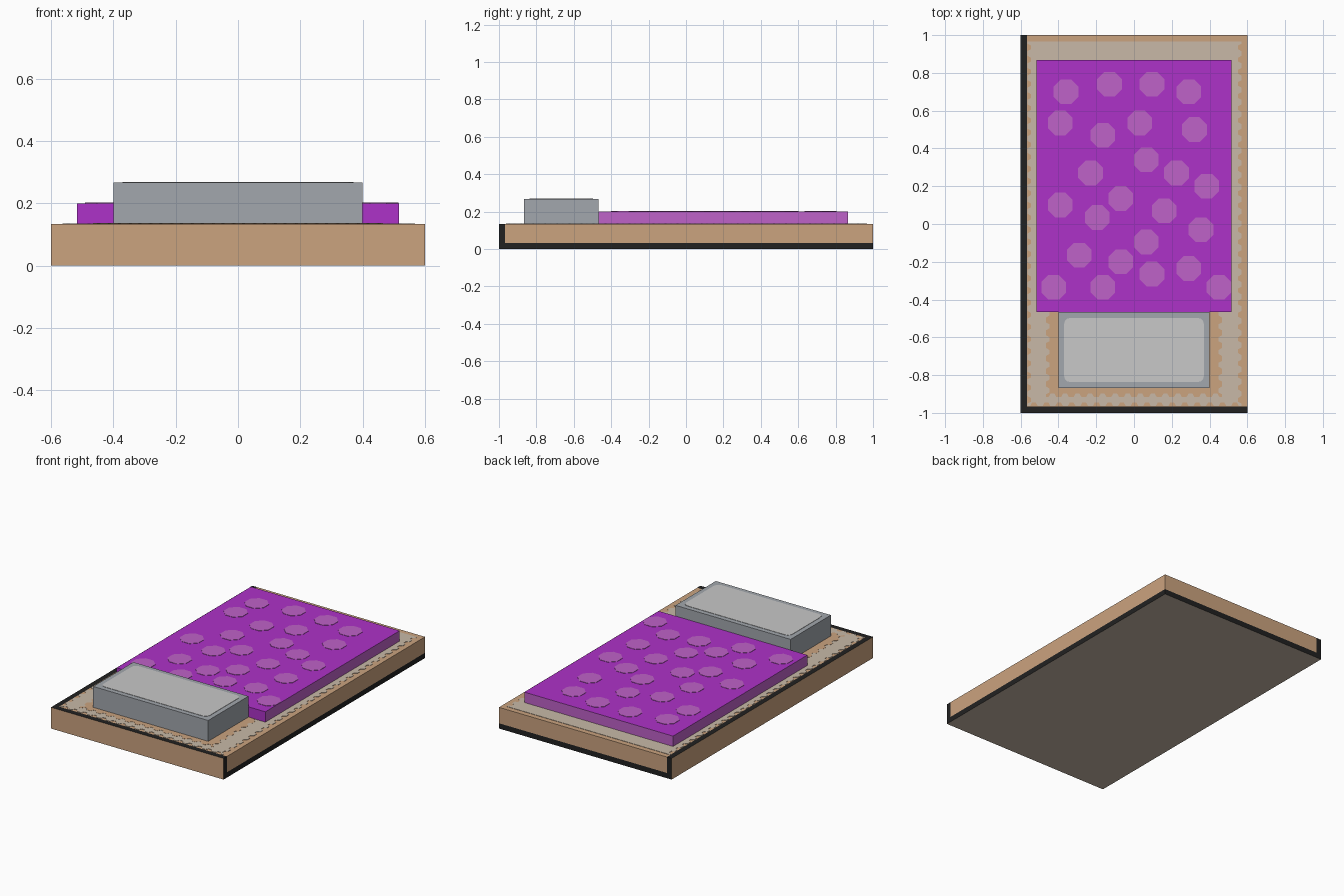
import bpy, bmesh, math
from mathutils import Vector

if "Cube" in bpy.data.objects:
    bpy.data.objects.remove(bpy.data.objects["Cube"])


def material(name, r, g, b):
    lin = [((c / 255 + 0.055) / 1.055) ** 2.4 for c in (r, g, b)]
    m = bpy.data.materials.new(name)
    m.diffuse_color = (*lin, 1)
    m.use_nodes = True
    m.node_tree.nodes["Principled BSDF"].inputs["Base Color"].default_value = m.diffuse_color
    return m


WOOD = material("tan wood", 203, 163, 127)
BEIGE = material("beige sheet", 200, 185, 167)
BLACK = material("black trim", 33, 33, 33)
PURPLE = material("purple blanket", 174, 50, 200)
PINK = material("light purple", 191, 98, 200)
GREY = material("grey pillow", 162, 167, 173)
LIGHT = material("light grey pillow", 200, 200, 200)


def finish(name, bm, mats):
    bmesh.ops.recalc_face_normals(bm, faces=bm.faces)
    me = bpy.data.meshes.new(name)
    bm.to_mesh(me)
    bm.free()
    for m in mats:
        me.materials.append(m)
    ob = bpy.data.objects.new(name, me)
    bpy.context.collection.objects.link(ob)
    return ob


def box(name, lo, hi, mats, rule=None, cuts=()):
    """Box between two corners; cuts are (axis, position); rule picks a material per face."""
    bm = bmesh.new()
    bmesh.ops.create_cube(bm, size=1)
    lo, hi = Vector(lo), Vector(hi)
    for v in bm.verts:
        v.co = [lo[i] + (v.co[i] + 0.5) * (hi[i] - lo[i]) for i in range(3)]
    for axis, pos in cuts:
        no = Vector([float(i == axis) for i in range(3)])
        bmesh.ops.bisect_plane(bm, geom=bm.verts[:] + bm.edges[:] + bm.faces[:],
                               plane_co=no * pos, plane_no=no)
    bm.normal_update()
    if rule:
        for f in bm.faces:
            f.material_index = rule(f.normal, f.calc_center_median())
    return finish(name, bm, mats)


def plates(name, outlines, z, mat, thick=0.002):
    """Thin flat plates from 2D outlines."""
    bm = bmesh.new()
    for pts in outlines:
        f = bm.faces.new([bm.verts.new((x, y, z)) for x, y in pts])
        ext = bmesh.ops.extrude_face_region(bm, geom=[f])["geom"]
        for v in ext:
            if isinstance(v, bmesh.types.BMVert):
                v.co.z += thick
    return finish(name, bm, [mat])


def scalloped(x0, y0, x1, y1, depth, smooth_top=False):
    """Rectangle outline with small scalloped teeth cut inward."""
    corners = [Vector(c) for c in ((x0, y0), (x1, y0), (x1, y1), (x0, y1))]
    pts = []
    for i, a in enumerate(corners):
        b = corners[(i + 1) % 4]
        d = (b - a).normalized()
        inward = Vector((-d.y, d.x))
        pts.append(a)
        if smooth_top and i == 2:
            continue
        n = round((b - a).length / 0.065)
        step = (b - a) / n
        for k in range(n):
            for t, h in ((0.2, 0), (0.35, 1), (0.65, 1), (0.8, 0)):
                pts.append(a + step * (k + t) + inward * depth * h)
    return pts


Z1, Z2, Z3, T = 0.133, 0.2, 0.267, 0.033


# Mattress base with black trim on some edges and a beige underside
def base_rule(n, c):
    low, left, front = c.z < T, c.x < -0.6 + T, c.y < -1 + T
    if n.z < -0.5:
        return 1
    dark = ((n.z > 0.5 and (left or front)) or (n.x > 0.5 and (low or front))
            or (n.y > 0.5 and (low or left)))
    return 2 if dark else 0


box("mattress_base", (-0.6, -1, 0), (0.6, 1, Z1), [WOOD, BEIGE, BLACK], base_rule,
    [(0, -0.6 + T), (1, -1 + T), (2, T)])

# Beige sheet, with a tan surround next to the pillow
plates("sheet", [scalloped(-0.563, -0.963, 0.568, 0.967, 0.018, True)], Z1, BEIGE)
plates("pillow_surround", [scalloped(-0.465, -0.915, 0.465, -0.44, 0.018)], Z1 + 0.001, WOOD)

# Blanket: purple on top and front, lighter on the other sides
box("blanket", (-0.517, -0.467, Z1), (0.517, 0.867, Z2), [PURPLE, PINK],
    lambda n, c: int(abs(n.x) > 0.5 or n.y > 0.5))

# Blanket dots
DOTS = [(-.36, .70), (-.13, .74), (.095, .74), (.29, .70), (-.39, .535), (-.165, .47),
        (.03, .535), (.32, .50), (.065, .34), (-.23, .27), (.225, .27), (.385, .20),
        (-.07, .135), (-.39, .10), (-.195, .035), (.16, .07), (.355, -.03), (.065, -.095),
        (-.29, -.165), (-.07, -.20), (.095, -.265), (.29, -.235), (-.425, -.335),
        (-.165, -.335), (.45, -.335)]
octagon = [(0.071 * math.cos(math.pi * (k + 0.5) / 4), 0.071 * math.sin(math.pi * (k + 0.5) / 4))
           for k in range(8)]
plates("blanket_dots", [[(x + u, y + v) for u, v in octagon] for x, y in DOTS], Z2, PINK)

# Pillow and its light rounded top panel
box("pillow", (-0.4, -0.867, Z1), (0.4, -0.467, Z3), [GREY])
panel = []
for i, (sx, sy) in enumerate(((1, 1), (-1, 1), (-1, -1), (1, -1))):
    for k in range(4):
        a = math.pi / 2 * (i + k / 3)
        panel.append((sx * 0.338 + 0.032 * math.cos(a), -0.667 + sy * 0.138 + 0.032 * math.sin(a)))
plates("pillow_panel", [panel], Z3, LIGHT)
